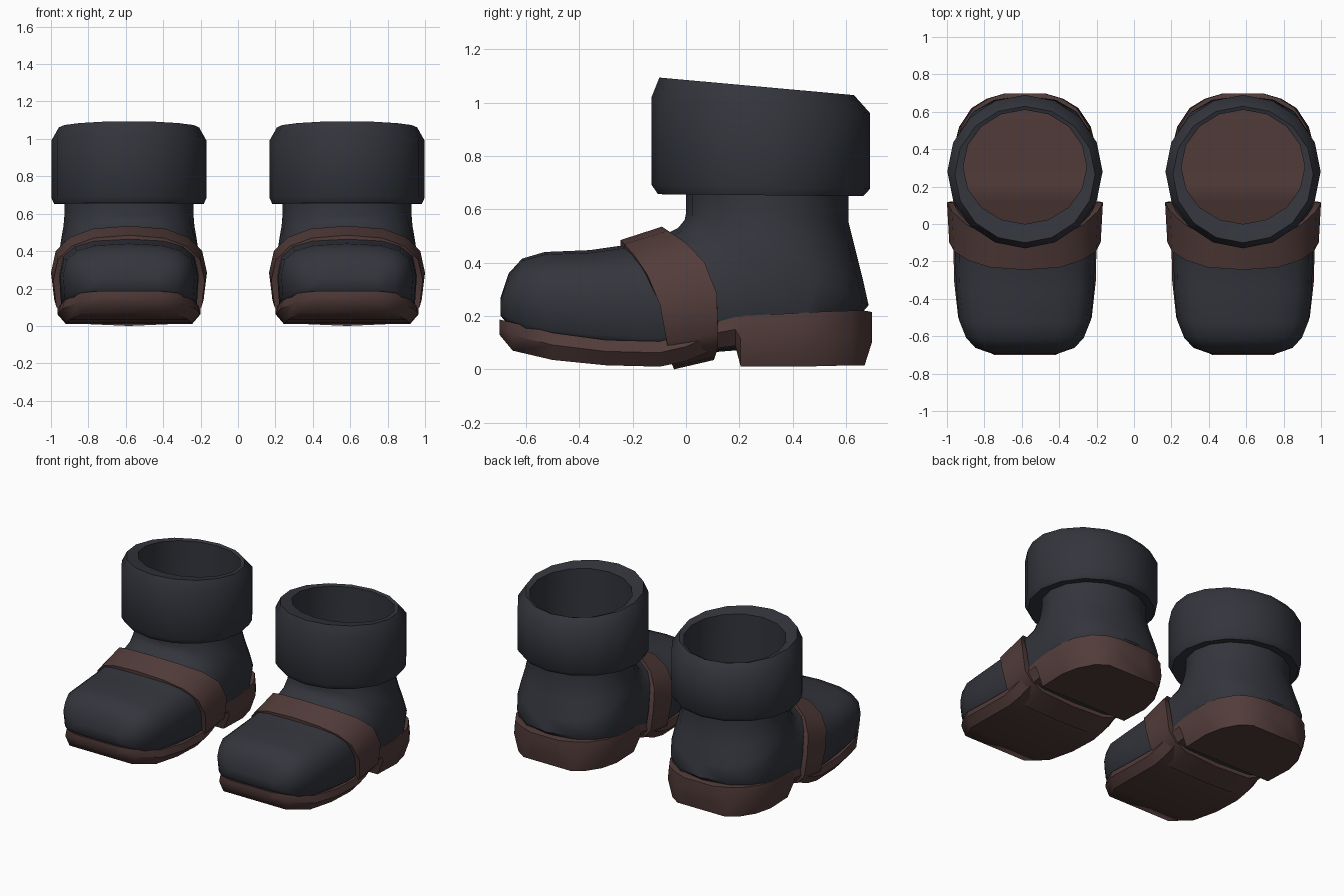
import bpy, bmesh, math

if "Cube" in bpy.data.objects:
    bpy.data.objects.remove(bpy.data.objects["Cube"])

SPACING = 0.583   # distance of each boot from the middle
SIDES = 16


def material(name, rgb):
    m = bpy.data.materials.new(name)
    m.diffuse_color = (*rgb, 1.0)
    m.use_nodes = True
    m.node_tree.nodes["Principled BSDF"].inputs["Base Color"].default_value = m.diffuse_color
    return m


LEATHER = material("dark_leather", (0.034, 0.036, 0.046))
BROWN = material("brown_leather", (0.085, 0.046, 0.043))


def spow(v, n):
    """Signed power used for superellipse outlines."""
    return math.copysign(abs(v) ** (2.0 / n), v) if abs(v) > 1e-9 else 0.0


def lerp_table(table, z):
    """Piecewise linear lookup in (z, y) pairs."""
    if z <= table[0][0]:
        return table[0][1]
    for (z0, y0), (z1, y1) in zip(table, table[1:]):
        if z <= z1:
            return y0 + (y1 - y0) * (z - z0) / (z1 - z0)
    return table[-1][1]


def loft(name, rings, mat, offset, cap_start=False, cap_end=False, loop=False, angle=40):
    """Skin closed rings of points into one mesh object."""
    bm = bmesh.new()
    vs = [[bm.verts.new(p) for p in ring] for ring in rings]
    pairs = list(zip(vs, vs[1:]))
    if loop:
        pairs.append((vs[-1], vs[0]))
    for a, b in pairs:
        n = len(a)
        for i in range(n):
            j = (i + 1) % n
            bm.faces.new((a[i], a[j], b[j], b[i]))
    if cap_start:
        bm.faces.new(vs[0][::-1])
    if cap_end:
        bm.faces.new(vs[-1])
    bmesh.ops.recalc_face_normals(bm, faces=bm.faces)
    me = bpy.data.meshes.new(name)
    bm.to_mesh(me)
    bm.free()
    me.materials.append(mat)
    ob = bpy.data.objects.new(name, me)
    ob.location.x = offset
    bpy.context.collection.objects.link(ob)
    bpy.ops.object.select_all(action='DESELECT')
    ob.select_set(True)
    bpy.context.view_layer.objects.active = ob
    bpy.ops.object.shade_smooth_by_angle(angle=math.radians(angle))
    return ob


def angles():
    return [2 * math.pi * i / SIDES for i in range(SIDES)]


# Upper: sections fan from the toe, around the ankle, up the shaft
# bottom y, bottom z, top y, top z, half width, top roundness, bottom roundness
UPPER = [
    (-.695, .20, -.695, .27, .17, 2.5, 4),
    (-.66, .16, -.665, .36, .265, 2.6, 5),
    (-.60, .13, -.615, .415, .315, 2.7, 6),
    (-.50, .10, -.53, .44, .352, 2.8, 6),
    (-.33, .08, -.36, .447, .368, 2.8, 6),
    (-.15, .06, -.20, .47, .373, 2.7, 6),
    (.05, .06, -.08, .505, .372, 2.6, 6),
    (.30, .08, -.03, .53, .37, 2.5, 5),
    (.55, .10, -.005, .56, .37, 2.4, 4),
    (.685, .24, 0, .585, .37, 2.3, 2.4),
    (.665, .33, 0, .60, .362, 2.2, 2.3),
    (.635, .45, 0, .62, .35, 2.1, 2.1),
    (.61, .55, 0, .64, .345, 2, 2),
    (.61, .66, 0, .66, .345, 2, 2),
]


def upper_ring(yb, zb, yt, zt, hw, n_top, n_bot):
    ring = []
    for t in angles():
        c, s = math.cos(t), math.sin(t)
        n = n_top if s >= 0 else n_bot
        k = spow(s, n) * 0.5
        ring.append((hw * spow(c, n), (yb + yt) / 2 + (yt - yb) * k,
                     (zb + zt) / 2 + (zt - zb) * k))
    return ring


# Folded cuff: radius x, radius y, centre y, height, tilt along y
CUFF = [
    (.345, .305, .305, .655, 0),
    (.40, .385, .28, .653, -.01),
    (.415, .41, .28, .685, -.02),
    (.415, .41, .28, .99, -.07),
    (.375, .365, .265, 1.06, -.09),
    (.33, .305, .305, 1.05, -.09),
]


def cuff_ring(rx, ry, cy, z, tilt):
    return [(rx * math.cos(t), cy + ry * math.sin(t),
             z + tilt * (cy - .28 + ry * math.sin(t))) for t in angles()]


# Sole with raised arch and heel block: y, half width, bottom, top
SOLE = [
    (-.70, .16, .13, .187), (-.65, .265, .07, .175), (-.50, .35, .035, .137),
    (-.30, .372, .015, .11), (-.10, .375, .01, .105), (0, .375, .03, .13),
    (.12, .367, .08, .185), (.185, .367, .088, .2), (.205, .367, .01, .2),
    (.40, .375, .01, .21), (.52, .345, .012, .217), (.62, .28, .015, .22),
    (.67, .20, .015, .22), (.697, .11, .1, .215),
]


def sole_ring(y, w, bot, top):
    mid = bot + (top - bot) * 0.55
    half = [(w * .9, bot), (w * 1.02, mid), (w * .985, top)]
    return [(x, y, z) for x, z in half] + [(-x, y, z) for x, z in reversed(half)]


# Strap edges seen from the side: (z, y)
STRAP_FRONT = [(0, -.045), (.05, -.065), (.2, -.085), (.3, -.115), (.4, -.17), (.485, -.245)]
STRAP_BACK = [(.035, .105), (.08, .12), (.27, .12), (.35, .095), (.44, .05), (.535, -.09)]


def strap_ring(table, hw, inset):
    z0, z1 = table[0][0], table[-1][0]
    cz, hz = (z0 + z1) / 2, (z1 - z0) / 2
    ring = []
    for t in angles():
        c, s = math.cos(t), math.sin(t)
        n = 2.5 if s >= 0 else 3.6
        k = spow(s, n)
        y = lerp_table(table, cz + hz * k)
        ring.append(((hw - inset) * spow(c, n), y, cz + (hz - inset) * k))
    return ring


for side, sx in (("left", 1), ("right", -1)):
    x = sx * SPACING
    loft(side + "_upper", [upper_ring(*r) for r in UPPER], LEATHER, x, cap_start=True, angle=50)
    loft(side + "_cuff", [cuff_ring(*r) for r in CUFF], LEATHER, x, loop=True, angle=50)
    loft(side + "_sole", [sole_ring(*r) for r in SOLE], BROWN, x, cap_start=True, cap_end=True)
    loft(side + "_strap", [strap_ring(STRAP_FRONT, .405, 0), strap_ring(STRAP_BACK, .417, 0),
                           strap_ring(STRAP_BACK, .417, .035), strap_ring(STRAP_FRONT, .405, .035)],
         BROWN, x, loop=True)
